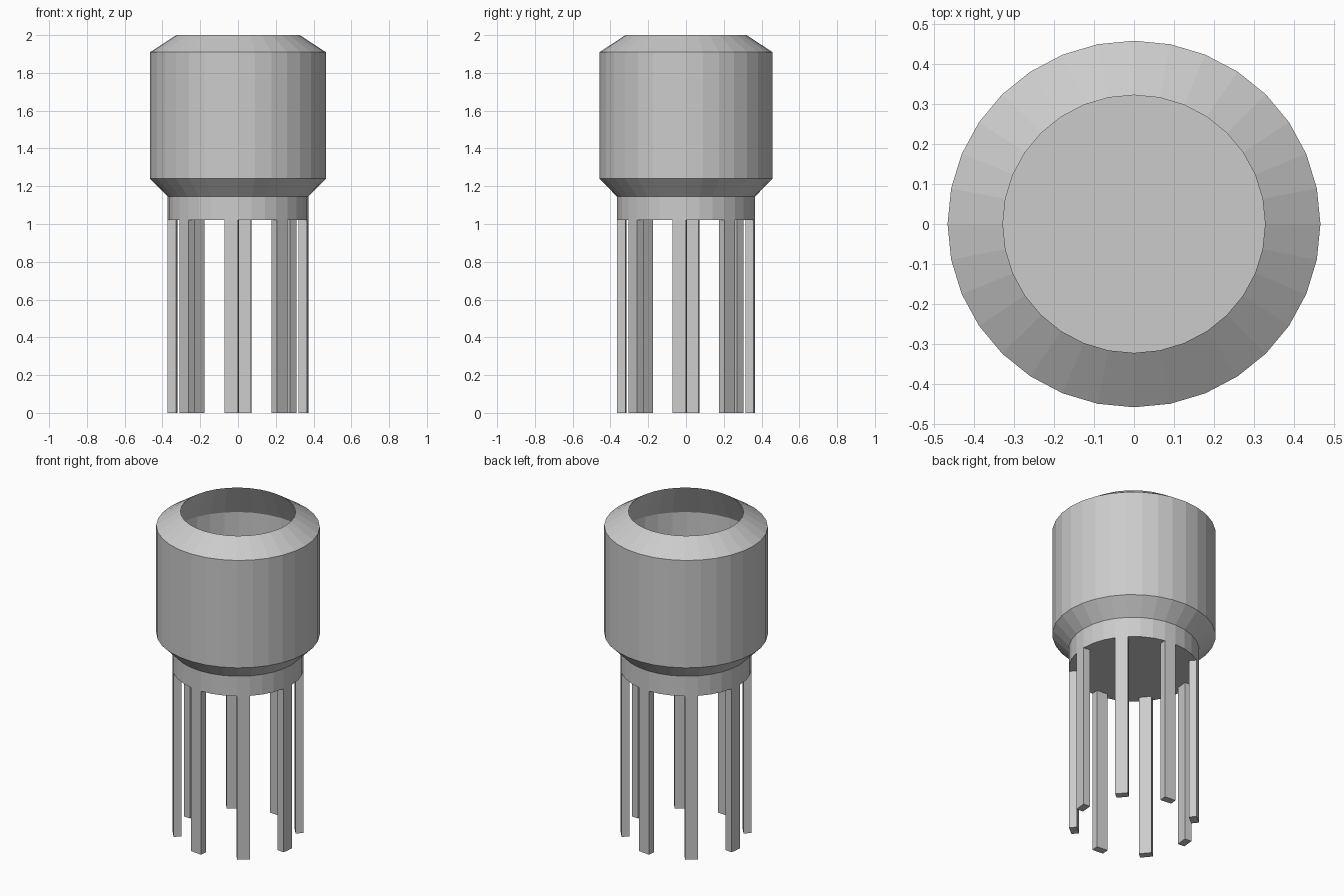
import bpy, bmesh, math
from mathutils import Vector

cube = bpy.data.objects.get("Cube")
if cube:
    bpy.data.objects.remove(cube, do_unlink=True)

SIDES = 32
SQUASH = 0.983  # depth is slightly less than width
NECK_RADIUS = 0.372
NECK_BOTTOM = 1.02

grey = bpy.data.materials.new("plain_grey")
colour = (0.6, 0.6, 0.6, 1)
grey.use_nodes = True
grey.diffuse_color = colour
grey.node_tree.nodes["Principled BSDF"].inputs["Base Color"].default_value = colour


def rim_point(radius, step, z):
    a = math.tau * step / SIDES
    return Vector((radius * math.cos(a), radius * SQUASH * math.sin(a), z))


def finish(name, bm):
    bmesh.ops.recalc_face_normals(bm, faces=bm.faces)
    mesh = bpy.data.meshes.new(name)
    bm.to_mesh(mesh)
    bm.free()
    mesh.materials.append(grey)
    obj = bpy.data.objects.new(name, mesh)
    bpy.context.collection.objects.link(obj)


def lathe(name, profile):
    """Closed flat-sided solid from (radius, height) rings, capped at both ends."""
    bm = bmesh.new()
    rings = [[bm.verts.new(rim_point(r, i, z)) for i in range(SIDES)] for r, z in profile]
    for low, high in zip(rings, rings[1:]):
        for i in range(SIDES):
            j = (i + 1) % SIDES
            bm.faces.new((low[i], low[j], high[j], high[i]))
    bm.faces.new(rings[0])
    bm.faces.new(rings[-1])
    finish(name, bm)


def pin(name, step, thickness):
    """Square bar hanging from one facet of the neck."""
    bm = bmesh.new()
    a = rim_point(NECK_RADIUS, step - 1, 0)
    b = rim_point(NECK_RADIUS, step, 0)
    inward = Vector((a.y - b.y, b.x - a.x, 0)).normalized() * thickness
    base = bm.faces.new([bm.verts.new(p) for p in (a, b, b + inward, a + inward)])
    top = bmesh.ops.extrude_face_region(bm, geom=[base], use_keep_orig=True)["geom"]
    moved = [v for v in top if isinstance(v, bmesh.types.BMVert)]
    bmesh.ops.translate(bm, verts=moved, vec=(0, 0, NECK_BOTTOM))
    finish(name, bm)


# Hollow body: outside from the neck up, then down the inside to its floor
outside = [(NECK_RADIUS, NECK_BOTTOM), (NECK_RADIUS, 1.145), (0.465, 1.24),
           (0.465, 1.91), (0.327, 2.0)]
inside = [(0.43, 1.8), (0.43, 1.26), (0.34, 1.165), (0.34, 1.05)]
lathe("body", outside + inside)

# Eight pins, one under every fourth facet of the neck
for k in range(8):
    pin(f"pin_{k + 1}", k * SIDES // 8, 0.045)
